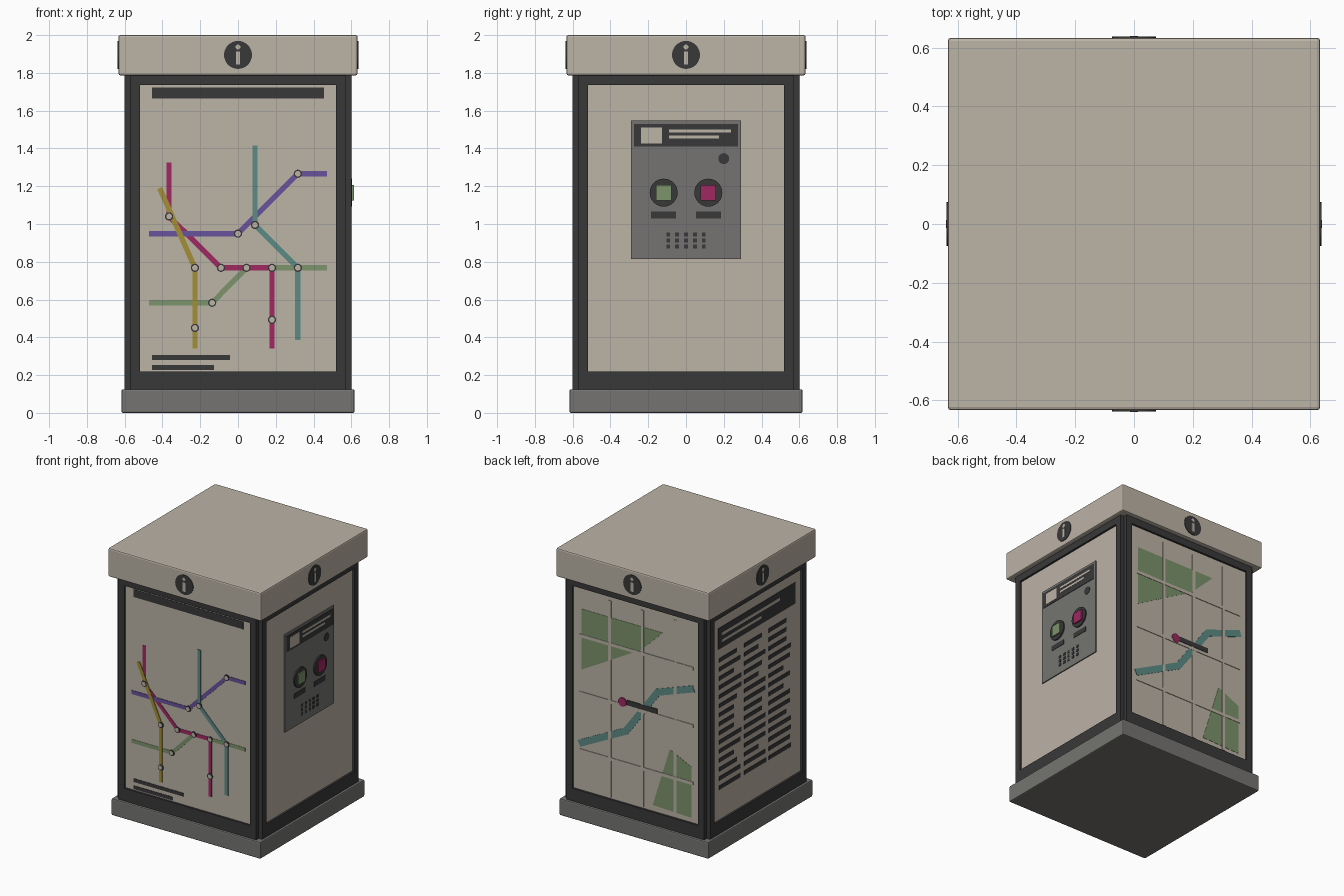
import bpy, bmesh, math, random
from mathutils import Vector, Matrix

if "Cube" in bpy.data.objects:
    bpy.data.objects.remove(bpy.data.objects["Cube"])

random.seed(4)


def material(name, r, g, b):
    m = bpy.data.materials.new(name)
    lin = [(c / 255 / 12.92 if c < 10 else ((c / 255 + 0.055) / 1.055) ** 2.4) for c in (r, g, b)]
    m.diffuse_color = (*lin, 1)
    m.use_nodes = True
    m.node_tree.nodes["Principled BSDF"].inputs["Base Color"].default_value = m.diffuse_color
    return m


BEIGE = material("warm beige", 188, 179, 166)
DARK = material("charcoal", 57, 57, 58)
GREY = material("mid grey", 117, 116, 113)
MAGENTA = material("magenta", 160, 40, 97)
PURPLE = material("purple", 103, 82, 156)
TEAL = material("teal", 92, 139, 134)
GREEN = material("leaf green", 124, 147, 107)
OLIVE = material("olive yellow", 162, 143, 54)

FRONT, RIGHT, BACK, LEFT = range(4)
FACE = 0.585  # depth of the display panels from the centre


def finish(bm, name, mat, smooth=False):
    bmesh.ops.recalc_face_normals(bm, faces=bm.faces)
    me = bpy.data.meshes.new(name)
    bm.to_mesh(me)
    bm.free()
    me.materials.append(mat)
    ob = bpy.data.objects.new(name, me)
    bpy.context.collection.objects.link(ob)
    return ob


def block(name, half, z0, z1, mat, bevel=0.0):
    bm = bmesh.new()
    bmesh.ops.create_cube(bm, size=1)
    bmesh.ops.scale(bm, vec=(2 * half, 2 * half, z1 - z0), verts=bm.verts)
    bmesh.ops.translate(bm, vec=(0, 0, (z0 + z1) / 2), verts=bm.verts)
    if bevel:
        bmesh.ops.bevel(bm, geom=bm.edges[:], offset=bevel, segments=2, profile=0.5, affect='EDGES')
    return finish(bm, name, mat)


def plates(name, side, outlines, d0, d1, mat):
    """Prisms from (u, z) outlines on one side, between two depths."""
    bm = bmesh.new()
    turn = Matrix.Rotation(side * math.pi / 2, 3, 'Z')
    for pts in outlines:
        back = [bm.verts.new(turn @ Vector((u, -d0, z))) for u, z in pts]
        front = [bm.verts.new(turn @ Vector((u, -d1, z))) for u, z in pts]
        bm.faces.new(front)
        bm.faces.new(back[::-1])
        n = len(pts)
        for i in range(n):
            j = (i + 1) % n
            bm.faces.new((back[i], back[j], front[j], front[i]))
    return finish(bm, name, mat)


def rect(u0, u1, z0, z1):
    return [(u0, z0), (u1, z0), (u1, z1), (u0, z1)]


def square(u, z, h):
    return rect(u - h, u + h, z - h, z + h)


def disc(u, z, r, n=24):
    return [(u + r * math.cos(2 * math.pi * i / n), z + r * math.sin(2 * math.pi * i / n)) for i in range(n)]


def strip(path, width):
    """Outline of a mitred line of constant width."""
    p = [Vector(q) for q in path]
    dirs = [(b - a).normalized() for a, b in zip(p, p[1:])]
    left, right = [], []
    for i, q in enumerate(p):
        a, b = dirs[max(i - 1, 0)], dirs[min(i, len(dirs) - 1)]
        na, nb = Vector((-a.y, a.x)), Vector((-b.y, b.x))
        m = (na + nb).normalized()
        m *= width / 2 / m.dot(na)
        left.append(tuple(q + m))
        right.append(tuple(q - m))
    return right + left[::-1]


# Kiosk body
block("plinth", 0.617, 0.0, 0.125, GREY, 0.008)
block("core", 0.57, 0.1, 1.81, DARK)
block("roof_cap", 0.633, 1.787, 2.0, BEIGE, 0.01)

# Frame, display panel and roof sign on each side
for s, label in enumerate(("front", "right", "back", "left")):
    plates(label + "_frame", s, [rect(-0.57, -0.52, 0.12, 1.79), rect(0.52, 0.57, 0.12, 1.79),
                                 rect(-0.52, 0.52, 0.12, 0.22), rect(-0.52, 0.52, 1.735, 1.79)],
           0.56, 0.6, DARK)
    plates(label + "_panel", s, [rect(-0.52, 0.52, 0.22, 1.735)], 0.56, FACE, BEIGE)
    plates(label + "_sign_disc", s, [disc(0, 1.895, 0.074, 32)], 0.63, 0.637, DARK)
    plates(label + "_sign_marks", s, [disc(0, 1.937, 0.013, 16), rect(-0.011, 0.011, 1.845, 1.914)],
           0.635, 0.639, BEIGE)

# Front: transit map
plates("map_bars", FRONT, [rect(-0.455, 0.455, 1.665, 1.722), rect(-0.455, -0.042, 0.281, 0.307),
                           rect(-0.455, -0.127, 0.228, 0.254)], 0.58, FACE + 0.003, DARK)
routes = [
    ("green_route", GREEN, [(-0.47, 0.583), (-0.137, 0.583), (0.045, 0.768), (0.47, 0.768)]),
    ("magenta_route", MAGENTA, [(-0.365, 1.325), (-0.365, 1.04), (-0.09, 0.768), (0.18, 0.768), (0.18, 0.34)]),
    ("purple_route", PURPLE, [(-0.47, 0.949), (0, 0.949), (0.317, 1.266), (0.47, 1.266)]),
    ("teal_route", TEAL, [(0.09, 1.415), (0.09, 0.995), (0.317, 0.768), (0.317, 0.387)]),
    ("olive_route", OLIVE, [(-0.415, 1.19), (-0.228, 0.768), (-0.228, 0.34)]),
]
for i, (name, mat, path) in enumerate(routes):
    plates(name, FRONT, [strip(path, 0.028)], 0.58, FACE + 0.002 + 0.0008 * i, mat)
stops = [(-0.365, 1.04), (-0.228, 0.768), (-0.228, 0.45), (-0.09, 0.768), (0.045, 0.768), (0.18, 0.768),
         (0, 0.949), (0.09, 0.995), (0.317, 1.266), (0.317, 0.768), (-0.137, 0.583), (0.18, 0.493)]
plates("stop_rings", FRONT, [disc(u, z, 0.022, 16) for u, z in stops], 0.58, FACE + 0.0065, DARK)
plates("stop_centres", FRONT, [disc(u, z, 0.015, 16) for u, z in stops], 0.58, FACE + 0.008, BEIGE)

# Right: help point
plates("help_plate", RIGHT, [rect(-0.29, 0.29, 0.816, 1.547)], 0.58, FACE + 0.008, GREY)
top = FACE + 0.008
plates("help_dark_details", RIGHT,
       [rect(-0.275, 0.275, 1.41, 1.53), disc(0.2, 1.346, 0.029),
        rect(-0.185, -0.053, 1.028, 1.065), rect(0.053, 0.185, 1.028, 1.065)]
       + [square(0.047 * i, 0.912 + 0.032 * j, 0.0105) for i in range(-2, 3) for j in (-1, 0, 1)],
       0.58, top + 0.003, DARK)
plates("help_light_details", RIGHT, [rect(-0.238, -0.127, 1.425, 1.51), rect(-0.09, 0.238, 1.484, 1.5),
                                     rect(-0.09, 0.174, 1.452, 1.468)], 0.58, top + 0.005, BEIGE)
plates("button_rings", RIGHT, [disc(u, 1.166, 0.074, 32) for u in (-0.118, 0.118)], 0.58, top + 0.01, DARK)
for u, name, mat in ((-0.118, "green_button", GREEN), (0.118, "magenta_button", MAGENTA)):
    plates(name, RIGHT, [square(u, 1.166, 0.041)], 0.58, top + 0.02, mat)

# Back: area map with parks, river and street gaps
plates("parks", BACK, [[(-0.455, 1.12), (0.04, 1.4), (0.22, 1.575), (-0.455, 1.575)],
                       [(0.135, 0.265), (0.455, 0.255), (0.455, 0.635), (0.277, 0.72)]],
       0.58, FACE + 0.002, GREEN)
plates("river", BACK, [strip([(-0.475, 0.563), (-0.088, 0.758), (0.177, 1.12), (0.475, 1.225)], 0.05)],
       0.58, FACE + 0.003, TEAL)
plates("streets_upright", BACK, [rect(u - 0.012, u + 0.012, 0.23, 1.7) for u in (-0.22, 0.05, 0.32)],
       0.58, FACE + 0.004, BEIGE)
plates("streets_level", BACK, [rect(-0.47, 0.47, z - 0.012, z + 0.012) for z in (0.515, 0.944, 1.374)],
       0.58, FACE + 0.0045, BEIGE)
plates("position_bar", BACK, [rect(-0.077, 0.175, 0.957, 0.994)], 0.58, FACE + 0.006, DARK)
plates("position_dot", BACK, [disc(-0.114, 0.97, 0.033)], 0.58, FACE + 0.008, MAGENTA)

# Left: directory listing
plates("directory_header", LEFT, [rect(-0.455, 0.455, 1.497, 1.655)], 0.58, FACE + 0.003, DARK)
plates("directory_header_lines", LEFT, [rect(-0.42, 0.27, 1.59, 1.612), rect(-0.42, 0.05, 1.54, 1.56)],
       0.58, FACE + 0.005, BEIGE)
rows = []
for u in (-0.445, -0.15, 0.14):
    for i in range(15):
        z = 1.412 - 0.068 * i
        rows.append(rect(u, u + random.choice((0.17, 0.21, 0.25, 0.26)), z - 0.015, z + 0.015))
plates("directory_rows", LEFT, rows, 0.58, FACE + 0.003, DARK)
